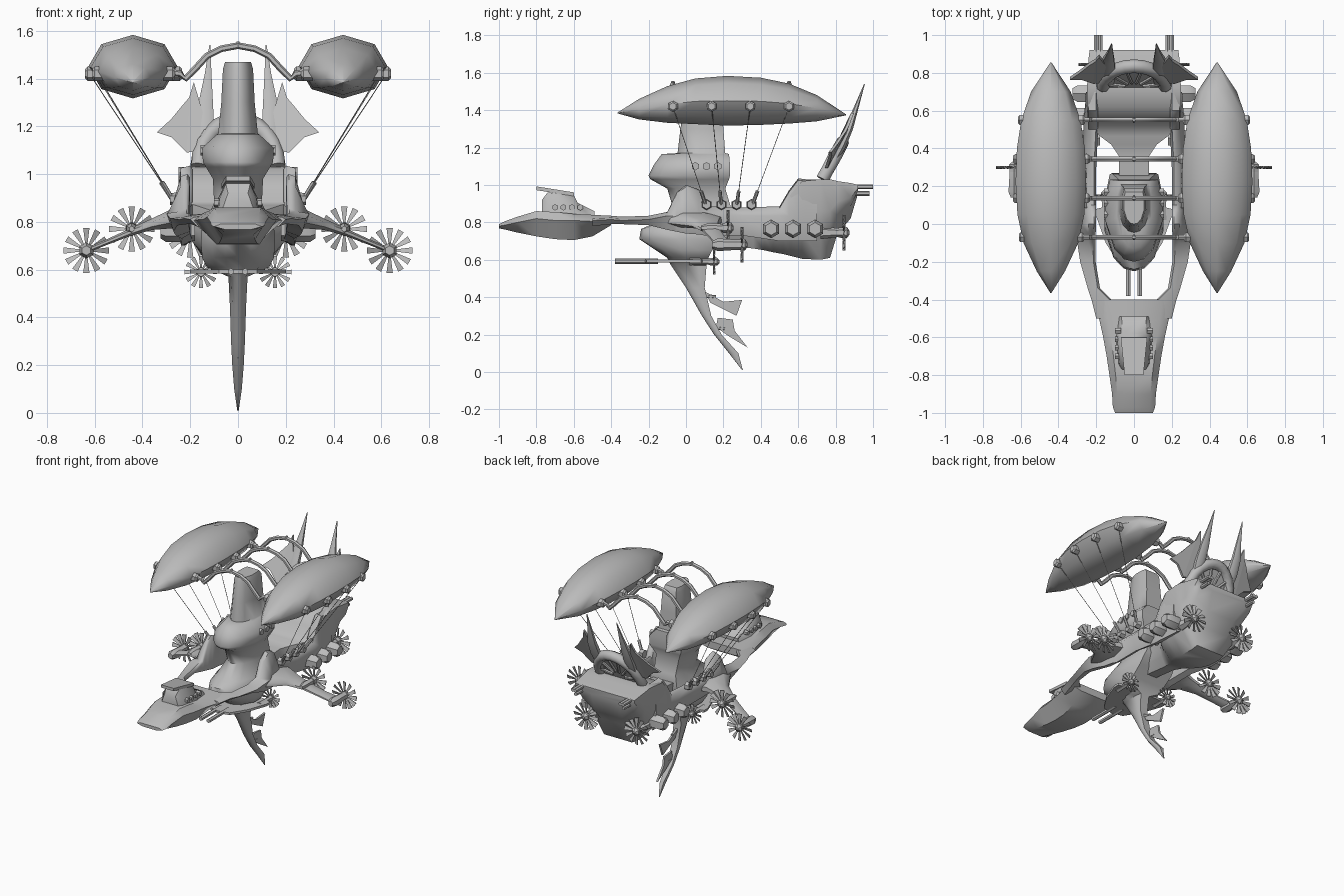
import bpy, bmesh, math
from mathutils import Vector as V

grey = bpy.data.materials.new("hull_grey")
grey.diffuse_color = (0.5, 0.5, 0.5, 1)


def finish(name, bm, mirror=False, angle=35):
    bmesh.ops.recalc_face_normals(bm, faces=bm.faces)
    me = bpy.data.meshes.new(name)
    bm.to_mesh(me)
    bm.free()
    me.materials.append(grey)
    ob = bpy.data.objects.new(name, me)
    bpy.context.collection.objects.link(ob)
    if mirror:
        ob.modifiers.new("mirror", 'MIRROR').use_mirror_merge = False
    bpy.ops.object.select_all(action='DESELECT')
    ob.select_set(True)
    bpy.context.view_layer.objects.active = ob
    bpy.ops.object.shade_smooth_by_angle(angle=math.radians(angle))
    return ob


def loft(bm, rings):
    """Skin a row of equal-length point rings and cap the ends."""
    rows = [[bm.verts.new(p) for p in r] for r in rings]
    n = len(rows[0])
    for a, b in zip(rows, rows[1:]):
        for i in range(n):
            bm.faces.new((a[i], a[(i + 1) % n], b[(i + 1) % n], b[i]))
    bm.faces.new(rows[0][::-1])
    bm.faces.new(rows[-1])


def oval(c, u, v, n=8, turn=0.5):
    k = 1 / math.cos(math.pi / n) if turn else 1
    c, u, v = V(c), V(u), V(v)
    return [c + k * (u * math.cos(t) + v * math.sin(t))
            for t in ((i + turn) * math.tau / n for i in range(n))]


def tube(bm, pts, r, n=6):
    """Tube along a path; r is one radius or one per point."""
    pts = [V(p) for p in pts]
    rs = r if isinstance(r, (list, tuple)) else [r] * len(pts)
    rings = []
    for i, p in enumerate(pts):
        d = (pts[min(i + 1, len(pts) - 1)] - pts[max(i - 1, 0)]).normalized()
        u = d.cross(V((0, 0, 1)) if abs(d.z) < .9 else V((0, 1, 0))).normalized()
        rings.append(oval(p, d.cross(u) * rs[i], u * rs[i], n, 0))
    loft(bm, rings)


def plate(bm, pts, thick):
    off = V(thick) / 2
    loft(bm, [[V(p) - off for p in pts], [V(p) + off for p in pts]])


# Balloons
bm = bmesh.new()
loft(bm, [oval((.44, y, z), (w, 0, 0), (0, 0, h), 8, 0) for y, z, w, h in (
    (-.365, 1.385, .003, .003), (-.25, 1.405, .075, .055), (-.1, 1.43, .145, .098),
    (.05, 1.447, .177, .122), (.22, 1.45, .187, .133), (.4, 1.447, .18, .126),
    (.55, 1.435, .157, .107), (.7, 1.41, .105, .07), (.855, 1.375, .003, .003))])
finish("balloon", bm, True, 60)

# Arches between balloons, cables, bolts and cable anchors
arch, cable, bolt = bmesh.new(), bmesh.new(), bmesh.new()
half = [(.24, 1.42), (.22, 1.4), (.18, 1.44), (.13, 1.495), (.07, 1.525)]
for i, w in enumerate((.155, .185, .185, .16)):
    y, ya = -.07 + .207 * i, .11 + .08 * i
    path = [(.46 - w, 1.43)] + half
    tube(arch, [(x, y, z) for x, z in path] + [(0, y, 1.538)] +
         [(-x, y, z) for x, z in path[::-1]], .014)
    tube(arch, [(0, y, 1.53), (0, y, 1.555)], [.016, .008])
    top, end = V((.437 + w, y, 1.42)), V((.265, ya, .88))
    tube(cable, [top, end], .002, 4)
    tube(cable, [top.lerp(end, .84), end], .01)
    for s in (-1, 1):
        x = .437 + s * w
        tube(bolt, [(x - s * .03, y, 1.42), (x + s * .008, y, 1.42), (x + s * .018, y, 1.42)], [.03, .03, .02])
    tube(bolt, [(.25, ya, .895), (.285, ya, .895)], [.03, .024])
finish("balloon_arch", arch)
finish("cable", cable, True)
finish("bolt", bolt, True)

# Central tower with a rounded bow and square back, narrowing into the keel
bm = bmesh.new()
side = [(.35, -.94), (.7, -.7), (1, -.1), (1, .55), (.85, 1)]
plan = [(0, -1)] + side + [(-x, y) for x, y in side[::-1]]
loft(bm, [[(w * x, (a + b) / 2 + (b - a) / 2 * y, z) for x, y in plan] for z, a, b, w in (
    (1.47, .0, .17, .054), (1.44, -.01, .19, .063), (1.3, -.03, .2, .07), (1.17, -.045, .21, .083),
    (1.165, -.13, .23, .09), (1.11, -.17, .235, .15), (1.05, -.2, .235, .147),
    (1.03, -.19, .23, .135), (.98, -.1, .21, .105), (.88, -.07, .24, .1),
    (.79, -.18, .27, .14), (.765, -.24, .26, .152), (.71, -.25, .22, .155),
    (.65, -.16, .14, .15), (.61, -.1, .12, .13), (.57, -.08, .11, .04),
    (.45, 0, .1, .034), (.3, .085, .135, .029), (.2, .15, .19, .024),
    (.1, .23, .28, .016), (.01, .3, .304, .003))])
finish("tower_and_keel", bm, angle=55)

# Tower and cockpit portholes
bm = bmesh.new()
for y in (.05, .11, .17):
    tube(bm, [(.13, y, 1.1), (.158, y, 1.1)], .022)
for i in range(4):
    y = -.7 + .045 * i
    tube(bm, [(.07, y, .88), (.1, y, .88)], .017)
finish("porthole", bm, True)

# Base board with front prongs
bm = bmesh.new()
for s in (-1, 1):
    plate(bm, [(0, -.23, .592), (s * .08, -.21, .592), (s * .15, -.1, .592), (s * .2, .04, .592),
               (s * .2, .08, .592), (s * .12, .1, .592), (0, .1, .592)], (0, 0, .016))
    tube(bm, [(s * .03, -.38, .592), (s * .03, -.15, .592)], .014)
    tube(bm, [(s * .155, .02, .59), (s * .155, .15, .59)], [.02, .015])
finish("base_board", bm)

# Keel fins
bm = bmesh.new()
plate(bm, [(0, .1, .43), (0, .2, .375), (0, .3, .385), (0, .27, .3), (0, .2, .335), (0, .13, .37)], (.014, 0, 0))
plate(bm, [(0, .17, .29), (0, .25, .28), (0, .26, .22), (0, .33, .13), (0, .23, .19), (0, .16, .24)], (.014, 0, 0))
for y, z in ((.08, .41), (.13, .24)):
    tube(bm, [(0, y, z), (0, y + .08, z - .01)], .01)
finish("keel_fin", bm)

# Nose and cockpit hood
bm = bmesh.new()
loft(bm, [[(-w, y, m), (-w * .75, y, t), (w * .75, y, t), (w, y, m), (w * .55, y, b), (-w * .55, y, b)]
          for y, w, b, m, t in (
    (-1, .1, .768, .78, .79), (-.97, .112, .762, .785, .805), (-.9, .116, .745, .8, .83), (-.8, .13, .725, .82, .86),
    (-.7, .145, .71, .81, .855), (-.6, .163, .705, .81, .845), (-.5, .185, .725, .805, .84),
    (-.4, .2, .785, .805, .835))])
finish("nose", bm, angle=45)
bm = bmesh.new()
loft(bm, [[(-w, y, .82), (-w * .9, y, t - .06), (-w * .6, y, t), (w * .6, y, t), (w * .9, y, t - .06), (w, y, .82)]
          for y, w, t in ((-.77, .07, .92), (-.74, .085, .96), (-.6, .1, .945), (-.58, .1, .905), (-.49, .11, .86))])
plate(bm, [(-.05, -.8, .982), (.05, -.8, .982), (.07, -.6, .95), (-.07, -.6, .95)], (0, 0, .02))
finish("cockpit_hood", bm, angle=45)

# Side arms running from the nose to the stern
bm = bmesh.new()
loft(bm, [[(a, y, b + .02), (a, y, t - .015), (a + .012, y, t), (min(o - .015, .24), y, t - .01),
           (o, y, min(t - .02, .835)), (o - .03, y, b)] for y, a, o, b, t in (
    (-.5, .08, .2, .78, .83), (-.4, .12, .225, .79, .835), (-.34, .18, .245, .79, .83),
    (-.2, .203, .285, .785, .835), (-.1, .205, .3, .76, .855), (-.05, .203, .295, .75, .96),
    (0, .2, .285, .74, 1.0), (.07, .2, .275, .735, .975), (.1, .2, .265, .73, .885),
    (.3, .2, .265, .73, .88), (.5, .19, .268, .7, .885), (.55, .19, .268, .7, .97),
    (.6, .19, .262, .7, 1.035), (.64, .19, .258, .7, 1.03), (.7, .19, .255, .7, 1.03))])
finish("side_arm", bm, True, 55)

# Outrigger wings and engine pods
bm = bmesh.new()
loft(bm, [oval((x, (a + b) / 2, z), (0, (b - a) / 2, 0), (0, 0, h)) for x, a, b, z, h in (
    (.22, -.16, .2, .815, .042), (.29, -.09, .18, .81, .038), (.36, .03, .17, .79, .024),
    (.45, .09, .18, .757, .016), (.55, .13, .21, .715, .012), (.635, .16, .25, .68, .012))])
tube(bm, [(.445, .08, .77), (.445, .12, .77), (.445, .22, .77)], [.012, .026, .02])
tube(bm, [(.635, .14, .68), (.635, .17, .68), (.635, .29, .68)], [.02, .034, .026])
finish("outrigger", bm, True, 50)

# Propellers with pitched blades
for name, x, y, z, r in (("inner", .445, .225, .77, .095), ("outer", .635, .3, .68, .095),
                         ("lower", .155, .15, .59, .068), ("stern", .2, .845, .745, .095)):
    bm = bmesh.new()
    tube(bm, [(x, y - .03, z), (x, y + .015, z), (x, y + .03, z)], [r * .28, r * .32, r * .1])
    for k in range(12):
        t = k * math.tau / 12
        d, s = V((math.cos(t), 0, math.sin(t))), V((-math.sin(t), .4, math.cos(t)))
        c = V((x, y, z))
        plate(bm, [c + d * r * .2 - s * r * .04, c + d * r - s * r * .14,
                   c + d * r + s * r * .14, c + d * r * .2 + s * r * .04], (0, .006, 0))
    finish(name + "_propeller", bm, True)

# Stern hull
bm = bmesh.new()
loft(bm, [[(-w * .45, y, b), (-w * .85, y, b * .65 + t * .35), (-w, y, b * .4 + t * .6), (-w, y, t),
           (w, y, t), (w, y, b * .4 + t * .6), (w * .85, y, b * .65 + t * .35), (w * .45, y, b)]
          for y, w, b, t in ((.1, .08, .69, .82), (.36, .08, .66, .84), (.42, .12, .65, .85),
                             (.465, .18, .64, .87), (.52, .23, .63, .885), (.56, .245, .62, .95),
                             (.62, .25, .605, 1.02), (.72, .25, .6, 1.03),
                             (.77, .245, .61, 1.03), (.81, .243, .74, 1.02), (.88, .24, .82, 1.01),
                             (.92, .235, .955, 1.0))])
finish("stern_hull", bm, angle=55)

# Side exhaust pods, stern cannons and propeller shafts
bm = bmesh.new()
for y in (.455, .572, .69):
    tube(bm, [(.18, y, .765), (.23, y, .765), (.3, y, .765), (.325, y, .765)], [.045, .05, .05, .034])
for x, z in ((.178, .99), (.2, .99), (.189, .955)):
    tube(bm, [(x, .86, z), (x, 1.0 if z > .96 else .98, z)], .013)
tube(bm, [(.2, .72, .745), (.2, .84, .745)], [.035, .02])
finish("exhaust_pod", bm, True)


# Stern arch with spokes, on a surface leaning backwards
def lean(x, z, dy=0):
    return V((x, .73 + min(z - 1.03, .24) * .54 + max(z - 1.27, 0) * .35 + dy, z))


bm = bmesh.new()
arc = [math.pi * i / 12 for i in range(13)]
tube(bm, [lean(.165 * math.cos(t), 1.03 + .195 * math.sin(t)) for t in arc], .036, 8)
plate(bm, [lean(.16 * math.cos(t), 1.03 + .18 * math.sin(t)) for t in arc], (0, .015, 0))
for t in arc[1:-1:2]:
    for dy in (-.014, .014):
        tube(bm, [lean(.05 * math.cos(t), 1.04 + .05 * math.sin(t), dy),
                  lean(.15 * math.cos(t), 1.03 + .17 * math.sin(t), dy)], .01)
finish("stern_arch", bm, angle=50)

# Tail fins: an upright spike and a swept side fin on each side
bm = bmesh.new()
loft(bm, [oval(lean(x, z), (w, 0, 0), (0, h, 0), 6) for x, z, w, h in (
    (.13, 1.08, .025, .025), (.135, 1.2, .035, .027), (.135, 1.3, .03, .02),
    (.125, 1.42, .014, .011), (.118, 1.54, .002, .002))])
for pts in (((.13, 1.2), (.145, 1.25), (.185, 1.385), (.205, 1.32), (.215, 1.09), (.15, 1.1)),
            ((.215, 1.09), (.205, 1.32), (.235, 1.285), (.28, 1.23), (.34, 1.175), (.28, 1.155))):
    plate(bm, [lean(x, z, -.01 - max(x - .2, 0) * .2) for x, z in pts], (0, .016, 0))
finish("tail_fin", bm, True, 50)
